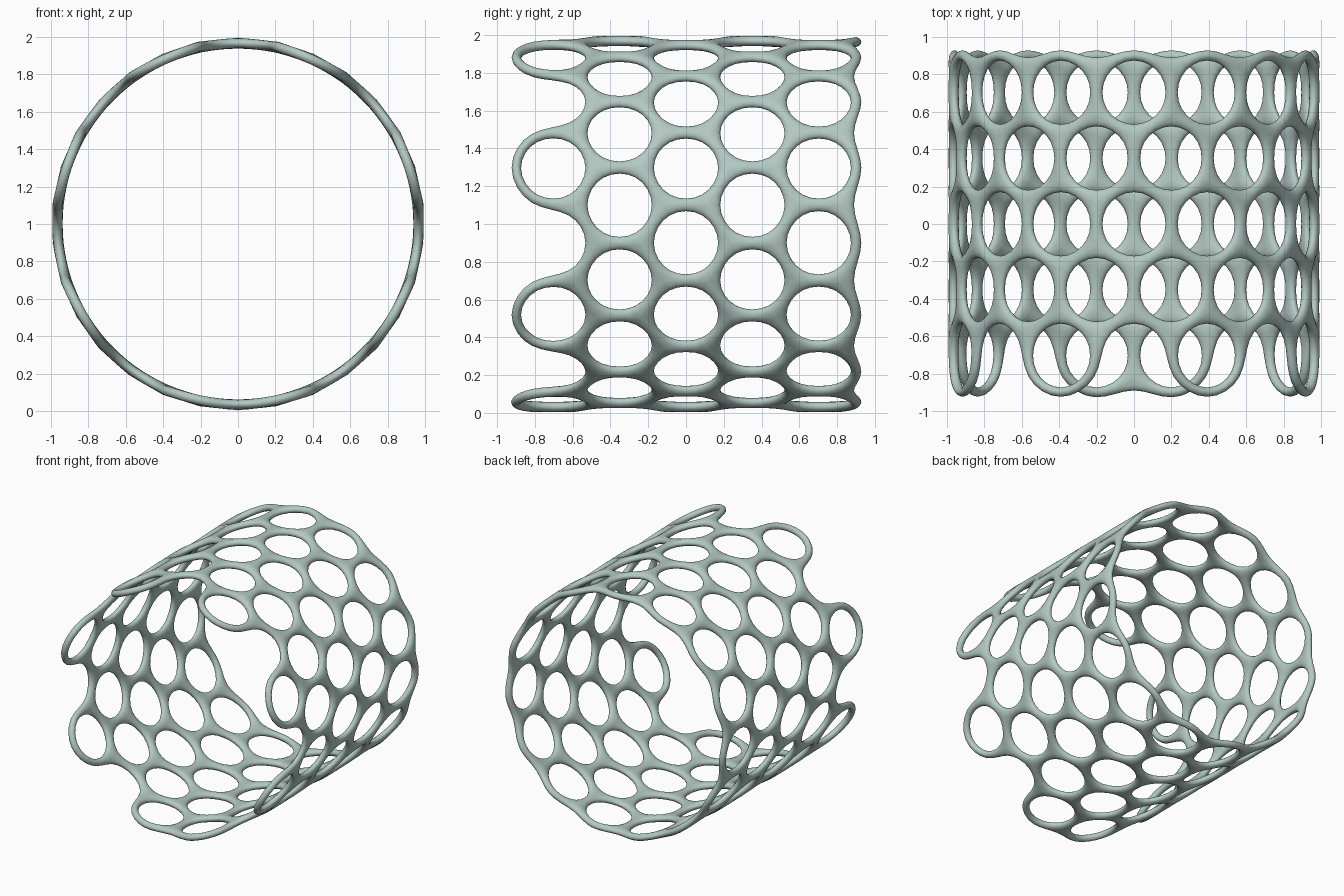
import bpy, bmesh, math

if "Cube" in bpy.data.objects:
    bpy.data.objects.remove(bpy.data.objects["Cube"])

R = 0.971                     # tube radius at bond centres
STEP = math.radians(12)       # 30 columns around
BOND = 0.2343                 # bond length along the axis
SECTION = 0.078               # bond thickness before smoothing


def ring_point(col, y):
    a = math.radians(6) + col * STEP
    return (R * math.cos(a), y, 1 + R * math.sin(a))


# hexagon lattice rolled round the y axis
bm = bmesh.new()
verts = {}


def vert(col, half):
    key = (col % 30, half)
    if key not in verts:
        verts[key] = bm.verts.new(ring_point(col, half * BOND / 2))
    return verts[key]


# front row keeps every second cell, with one adjacent pair at the bottom
front_cells = {1, 5, 9, 13, 17, 21, 23, 27}
for row in range(-2, 3):
    mid = row * 3             # row centre in half bonds
    for col in range(30):
        if (col + row) % 2 == 0:
            continue
        if row == -2 and col not in front_cells:
            continue
        bm.faces.new([vert(col, mid - 2), vert(col + 1, mid - 1), vert(col + 1, mid + 1),
                      vert(col, mid + 2), vert(col - 1, mid + 1), vert(col - 1, mid - 1)])
bmesh.ops.recalc_face_normals(bm, faces=bm.faces)
mesh = bpy.data.meshes.new("nanotube_lattice")
bm.to_mesh(mesh)
bm.free()
mesh.shade_smooth()

tube = bpy.data.objects.new("nanotube_lattice", mesh)
bpy.context.collection.objects.link(tube)

# turn cell edges into rounded bonds
wire = tube.modifiers.new("bonds", 'WIREFRAME')
wire.thickness = SECTION
wire.offset = 0
wire.use_even_offset = True
wire.use_boundary = True
wire.use_replace = True
sub = tube.modifiers.new("rounding", 'SUBSURF')
sub.levels = sub.render_levels = 2

mat = bpy.data.materials.new("pale grey green")
mat.diffuse_color = (0.45, 0.58, 0.53, 1)
mat.use_nodes = True
mat.node_tree.nodes["Principled BSDF"].inputs["Base Color"].default_value = mat.diffuse_color
mesh.materials.append(mat)
